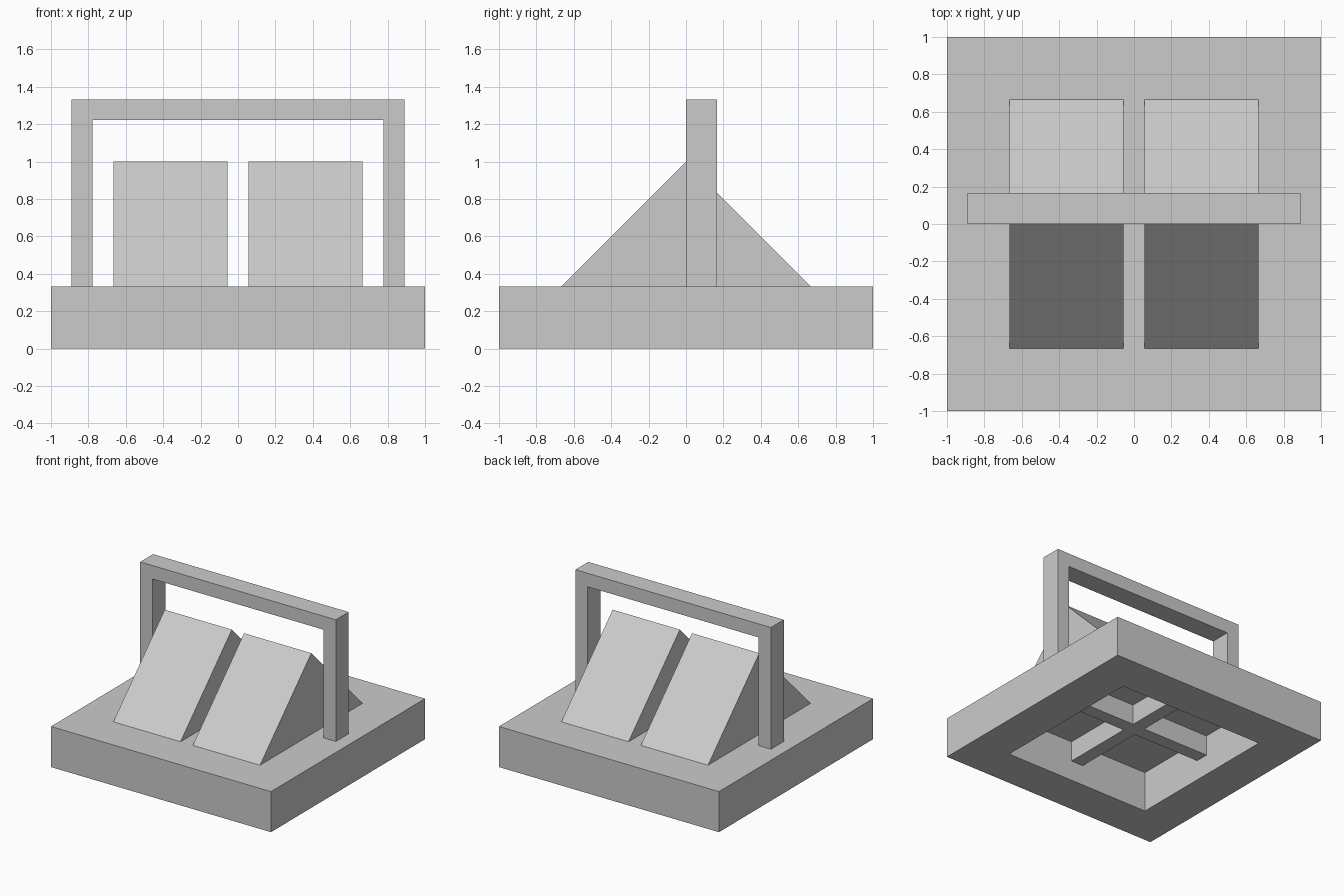
import bpy
import bmesh
from mathutils import Vector

if "Cube" in bpy.data.objects:
    bpy.data.objects.remove(bpy.data.objects["Cube"])

U = 1 / 18          # design grid: model is 36 units wide
BASE_H = 6 * U


def finish(name, bm):
    bmesh.ops.recalc_face_normals(bm, faces=bm.faces)
    mesh = bpy.data.meshes.new(name)
    bm.to_mesh(mesh)
    bm.free()
    obj = bpy.data.objects.new(name, mesh)
    bpy.context.collection.objects.link(obj)
    return obj


def prism(name, profile, axis, lo, hi):
    """Extrude a 2D profile (in grid units) along an axis from lo to hi."""
    bm = bmesh.new()
    verts = []
    for p in profile:
        co = list(p)
        co.insert(axis, lo)
        verts.append(bm.verts.new(Vector(co) * U))
    face = bm.faces.new(verts)
    out = bmesh.ops.extrude_face_region(bm, geom=[face])
    shift = Vector((0, 0, 0))
    shift[axis] = (hi - lo) * U
    moved = [g for g in out["geom"] if isinstance(g, bmesh.types.BMVert)]
    bmesh.ops.translate(bm, verts=moved, vec=shift)
    return finish(name, bm)


# Square base ring, open through the middle
bm = bmesh.new()
bmesh.ops.create_cube(bm, size=2)
for v in bm.verts:
    v.co.z = (v.co.z + 1) / 2 * BASE_H
caps = [f for f in bm.faces if abs(f.normal.z) > 0.9]
bmesh.ops.inset_individual(bm, faces=caps, thickness=6 * U, use_even_offset=True)
rims = [e for f in caps for e in f.edges]
bmesh.ops.delete(bm, geom=caps, context='FACES_ONLY')
bmesh.ops.bridge_loops(bm, edges=rims)
finish("base", bm)

# Recessed cross ribs under the base
cross = [(1, 1), (1, 12), (-1, 12), (-1, 1), (-12, 1), (-12, -1),
         (-1, -1), (-1, -12), (1, -12), (1, -1), (12, -1), (12, 1)]
prism("cross_ribs", cross, 2, 3, 6)

# Pair of wedges, whose undersides close the four pockets
wedge = [(-12, 6), (12, 6), (0, 18)]
prism("left_wedge", wedge, 0, -12, -1)
prism("right_wedge", wedge, 0, 1, 12)

# Square arch standing just behind the ridge
arch = [(-16, 6), (-16, 24), (16, 24), (16, 6),
        (14, 6), (14, 22), (-14, 22), (-14, 6)]
prism("arch", arch, 1, 0, 3)
